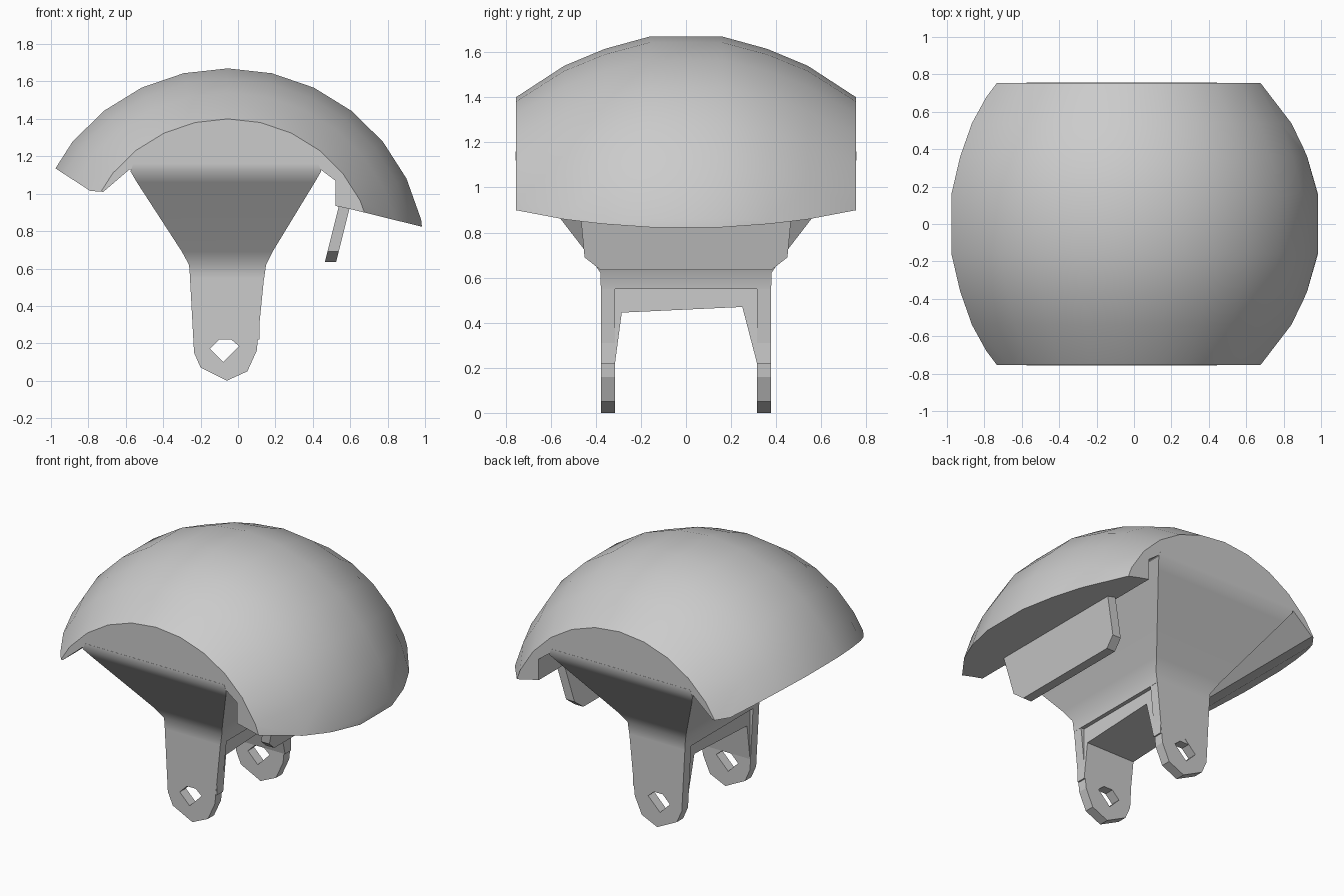
import bpy, bmesh, math

cube = bpy.data.objects.get("Cube")
if cube:
    bpy.data.objects.remove(cube, do_unlink=True)

grey = bpy.data.materials.new("plain grey")
grey.use_nodes = True
grey.diffuse_color = (0.6, 0.6, 0.6, 1)
grey.node_tree.nodes["Principled BSDF"].inputs["Base Color"].default_value = (0.6, 0.6, 0.6, 1)


def loft(name, rings):
    """Closed solid skinned through rings of equal point count."""
    bm = bmesh.new()
    loops = [[bm.verts.new(p) for p in ring] for ring in rings]
    n = len(loops[0])
    for a, b in zip(loops, loops[1:]):
        for i in range(n):
            j = (i + 1) % n
            bm.faces.new((a[i], a[j], b[j], b[i]))
    bm.faces.new(loops[0])
    bm.faces.new(loops[-1])
    bmesh.ops.recalc_face_normals(bm, faces=bm.faces)
    mesh = bpy.data.meshes.new(name)
    bm.to_mesh(mesh)
    bm.free()
    mesh.materials.append(grey)
    ob = bpy.data.objects.new(name, mesh)
    bpy.context.collection.objects.link(ob)
    return ob


def prism_y(name, outline, y0, y1):
    return loft(name, [[(x, y, z) for x, z in outline] for y in (y0, y1)])


def prism_x(name, outline, x0, x1, lean=0):
    return loft(name, [[(x + lean * z, y, z) for y, z in outline] for x in (x0, x1)])


def select(ob):
    bpy.ops.object.select_all(action='DESELECT')
    ob.select_set(True)
    bpy.context.view_layer.objects.active = ob


def boolean(ob, tool, operation):
    mod = ob.modifiers.new("cut", 'BOOLEAN')
    mod.operation = operation
    mod.solver = 'EXACT'
    mod.object = tool
    select(ob)
    bpy.ops.object.modifier_apply(modifier=mod.name)
    bpy.data.objects.remove(tool, do_unlink=True)


def smooth(ob, degrees):
    select(ob)
    bpy.ops.object.shade_smooth_by_angle(angle=math.radians(degrees))


# Dome: barrel turned about the y axis, trimmed by an arch outline
half = [(0.755, 0.77), (0.54, 0.91), (0.36, 0.985), (0.16, 1.04)]
profile = [(-y, r) for y, r in half] + [(y, r) for y, r in reversed(half)]
SEG = 28
rings = []
for y, r in profile:
    turn = [2 * math.pi * i / SEG for i in range(SEG)]
    rings.append([(-0.055 + 1.02 * r * math.sin(t), y, 0.63 + r * math.cos(t)) for t in turn])
dome = loft("dome", rings)
arch = [(-1.2, 1.28), (-0.79, 1.015), (-0.72, 1.01), (-0.58, 1.13), (0.44, 1.13), (0.52, 1.07),
        (0.52, 0.935), (0.6, 0.918), (1.2, 0.77), (1.2, 2), (-1.2, 2)]
boolean(dome, prism_y("arch_trim", arch, -1, 1), 'INTERSECT')
smooth(dome, 40)

# Funnel: tapered block below the dome (z, half depth, left and right x)
levels = [(1.16, 0.756, -0.56, 0.43), (1.12, 0.756, -0.575, 0.445), (1.06, 0.71, -0.54, 0.41),
          (0.69, 0.425, -0.3, 0.185), (0.62, 0.379, -0.262, 0.15), (0.55, 0.378, -0.255, 0.14)]
funnel = loft("funnel", [[(a, -d, z), (b, -d, z), (b, d, z), (a, d, z)] for z, d, a, b in levels])
smooth(funnel, 42)

# Bridge: arched block between the legs
opening = [(-0.376, 0.6), (-0.376, 0.22), (-0.315, 0.22), (-0.285, 0.445),
           (0.25, 0.47), (0.315, 0.22), (0.376, 0.22), (0.376, 0.6)]
prism_x("bridge", opening, -0.235, 0.115)

# Legs: tapered plates with a square hole on its corner
leg = [(-0.26, 0.61), (-0.235, 0.15), (-0.2, 0.07), (-0.06, 0), (0.05, 0.05), (0.1, 0.16), (0.145, 0.61)]
hole = [(-0.15, 0.17), (-0.07, 0.25), (0.005, 0.185), (-0.08, 0.1)]
for name, side in (("front_leg", -1), ("back_leg", 1)):
    plate = prism_y(name, leg, side * 0.315, side * 0.378)
    boolean(plate, prism_y("hole_cutter", hole, side * 0.2, side * 0.5), 'DIFFERENCE')

# Side tab: leaning plate hanging inside the dome wall
tab = [(-0.48, 1.0), (-0.45, 0.69), (-0.38, 0.635), (0.38, 0.635), (0.45, 0.69), (0.48, 1.0)]
prism_x("side_tab", tab, 0.306, 0.366, 0.25)
